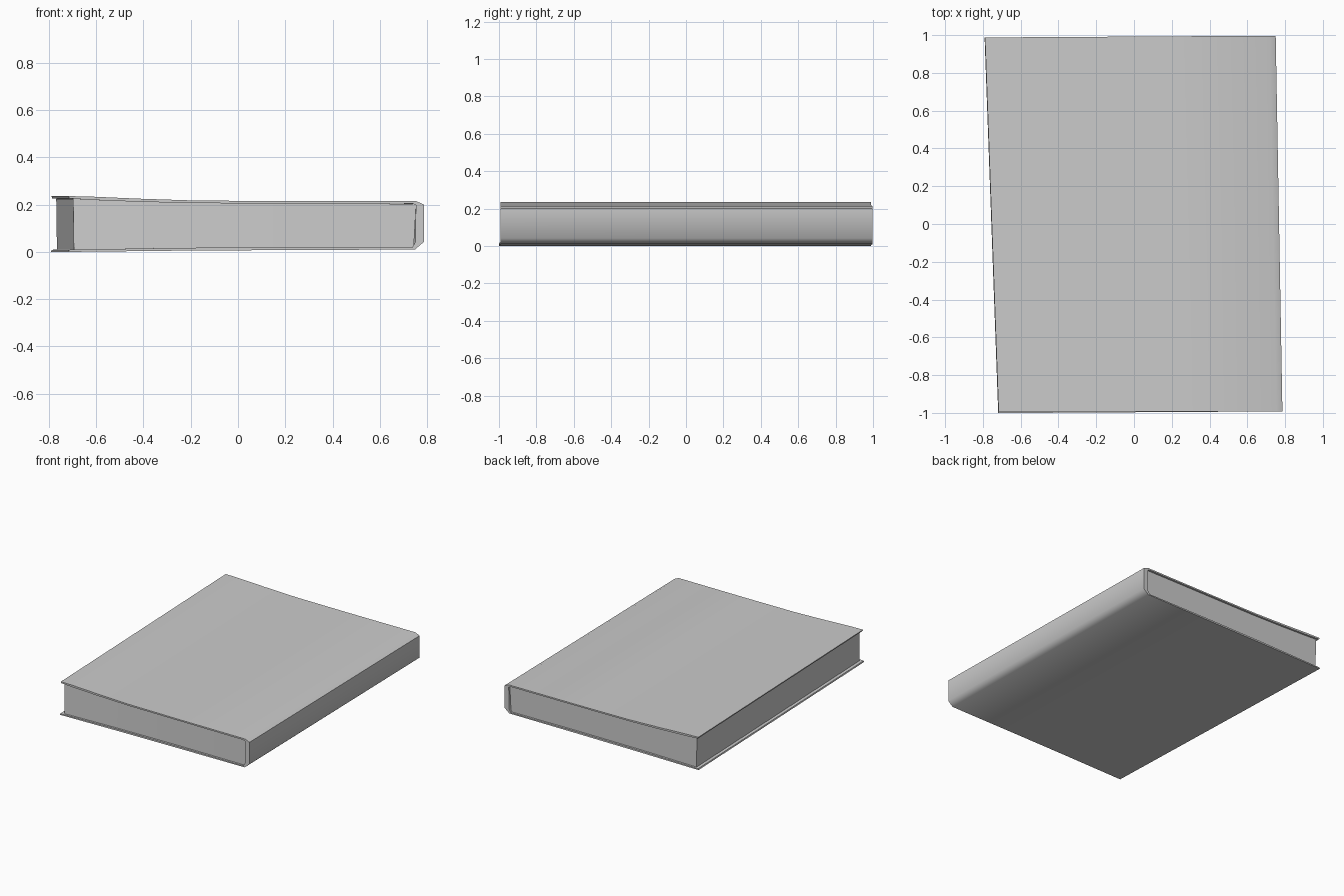
import bpy
import bmesh
import math

cube = bpy.data.objects.get("Cube")
if cube:
    bpy.data.objects.remove(cube, do_unlink=True)

grey = bpy.data.materials.new("plain_grey")
grey.use_nodes = True
colour = (0.6, 0.6, 0.6, 1)
grey.diffuse_color = colour
grey.node_tree.nodes["Principled BSDF"].inputs["Base Color"].default_value = colour


def place(x, z, end, half):
    """Lean the left edge further than the spine, so the book lies askew."""
    lean = 0.027 - 0.012 * x
    y = end * half + (0.006 * x if end > 0 else 0)
    if end < 0 and z < 0.1:
        y += 0.006 * (x - 0.75)
    return (x - end * lean, y, z)


def build(name, outer, inner, half):
    """Span two matching section lines, then run the section along y."""
    bm = bmesh.new()
    rings = []
    for end in (-1, 1):
        rings.append([[bm.verts.new(place(x, z, end, half)) for x, z in line]
                      for line in (outer, inner)])
    front, back = rings
    for i in range(len(outer) - 1):
        for ring in rings:
            bm.faces.new((ring[0][i], ring[0][i + 1], ring[1][i + 1], ring[1][i]))
        for k in (0, 1):
            bm.faces.new((front[k][i], front[k][i + 1], back[k][i + 1], back[k][i]))
    for i in (0, -1):
        bm.faces.new((front[0][i], front[1][i], back[1][i], back[0][i]))
    bmesh.ops.recalc_face_normals(bm, faces=bm.faces)
    mesh = bpy.data.meshes.new(name)
    bm.to_mesh(mesh)
    bm.free()
    mesh.materials.append(grey)
    obj = bpy.data.objects.new(name, mesh)
    bpy.context.collection.objects.link(obj)
    bpy.ops.object.select_all(action="DESELECT")
    obj.select_set(True)
    bpy.context.view_layer.objects.active = obj
    bpy.ops.object.shade_smooth_by_angle(angle=math.radians(50))


# Wrapped cover: top board, bevelled spine, bottom board
cover_outer = [(-0.753, 0.236), (-0.66, 0.234), (-0.45, 0.225), (-0.2, 0.217),
               (0.2, 0.215), (0.735, 0.215), (0.768, 0.2), (0.768, 0.042),
               (0.73, 0.01), (0.2, 0.008), (-0.3, 0.005), (-0.755, 0)]
cover_inner = [(-0.75, 0.226), (-0.66, 0.22), (-0.45, 0.212), (-0.2, 0.206),
               (0.2, 0.205), (0.72, 0.204), (0.734, 0.198), (0.732, 0.042),
               (0.718, 0.018), (0.2, 0.02), (-0.3, 0.017), (-0.752, 0.009)]
build("cover", cover_outer, cover_inner, 0.992)

# Page block fitted between the boards
page_top = [(-0.733, 0.224), (-0.66, 0.221), (-0.45, 0.213), (-0.2, 0.207),
            (0.2, 0.206), (0.735, 0.203)]
page_bottom = [(-0.73, 0.009), (-0.66, 0.01), (-0.45, 0.014), (-0.2, 0.017),
               (0.2, 0.019), (0.725, 0.017)]
build("page_block", page_top, page_bottom, 0.978)
